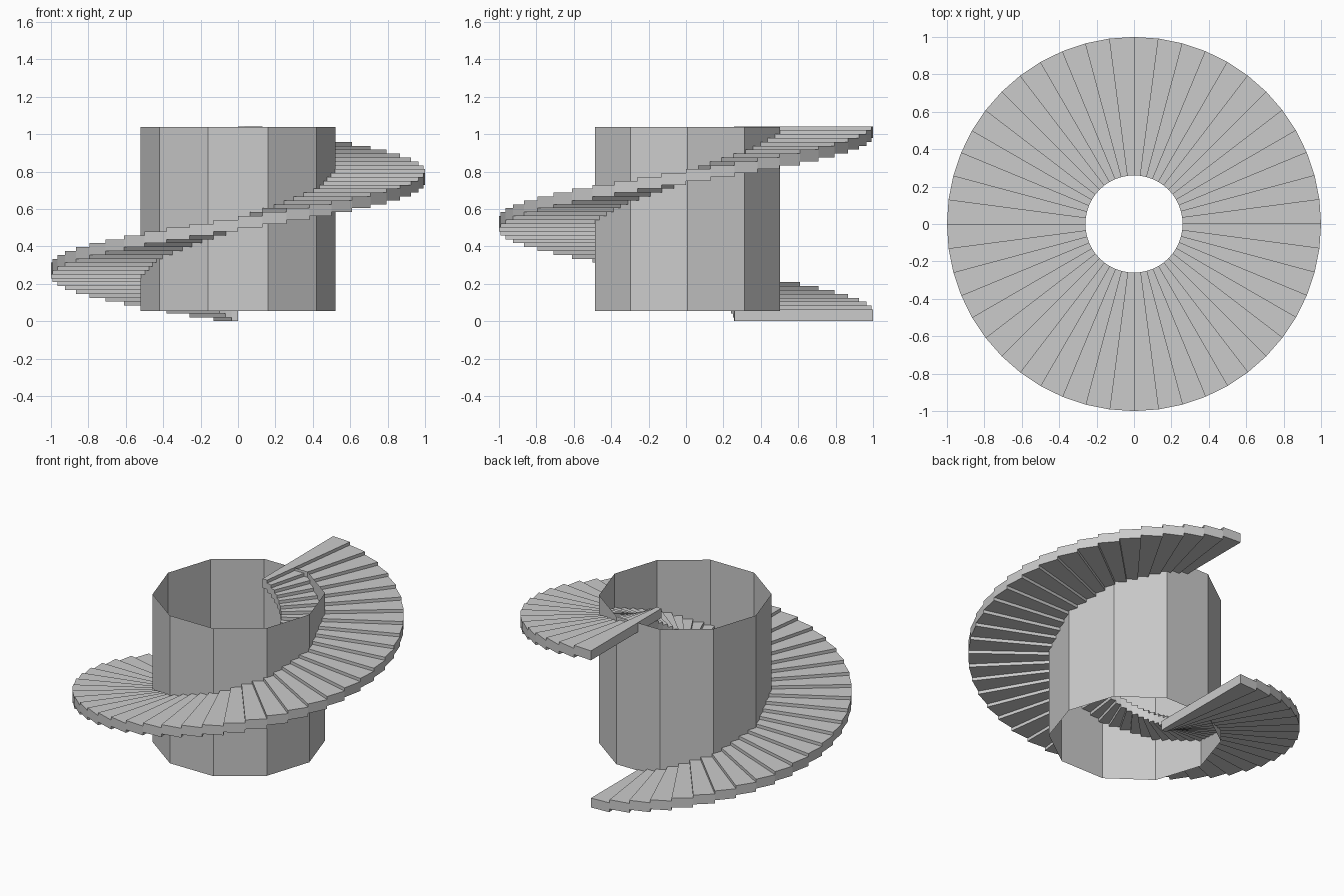
import bpy
import bmesh
from math import sin, cos, tau

cube = bpy.data.objects.get("Cube")
if cube:
    bpy.data.objects.remove(cube, do_unlink=True)

STEPS = 48
RISE = 1 / STEPS
THICK = 3 * RISE
INNER, OUTER = 0.26, 1.0

grey = bpy.data.materials.new("plain grey")
grey.use_nodes = True
colour = (0.6, 0.6, 0.6, 1)
grey.diffuse_color = colour
grey.node_tree.nodes["Principled BSDF"].inputs["Base Color"].default_value = colour


def add_object(name, bm):
    mesh = bpy.data.meshes.new(name)
    bm.to_mesh(mesh)
    bm.free()
    mesh.materials.append(grey)
    obj = bpy.data.objects.new(name, mesh)
    bpy.context.collection.objects.link(obj)
    return obj


def add_step(bm, index):
    """One wedge tread, turning from the back towards the right side."""
    a, b = (tau * (index + k) / STEPS for k in (0, 1))
    z = index * RISE
    base = [bm.verts.new((-r * sin(t), r * cos(t), z))
            for r, t in ((INNER, a), (OUTER, a), (OUTER, b), (INNER, b))]
    face = bm.faces.new(base)
    top = bmesh.ops.extrude_face_region(bm, geom=[face], use_keep_orig=True)
    verts = [v for v in top["geom"] if isinstance(v, bmesh.types.BMVert)]
    bmesh.ops.translate(bm, verts=verts, vec=(0, 0, THICK))


# Spiral staircase: one full turn of overlapping wedge treads
bm = bmesh.new()
for i in range(STEPS):
    add_step(bm, i)
bmesh.ops.recalc_face_normals(bm, faces=bm.faces)
add_object("spiral_steps", bm)

# Central tower: open ten-sided tube that the treads pass through
SIDES, RADIUS, BOTTOM, TOP = 10, 0.52, 0.055, 1.038
bm = bmesh.new()
ring = [[bm.verts.new((RADIUS * cos(tau * k / SIDES), RADIUS * sin(tau * k / SIDES), z))
         for k in range(SIDES)] for z in (BOTTOM, TOP)]
for k in range(SIDES):
    n = (k + 1) % SIDES
    bm.faces.new((ring[0][k], ring[0][n], ring[1][n], ring[1][k]))
tower = add_object("tower_wall", bm)
tower.location.y = 0.008
